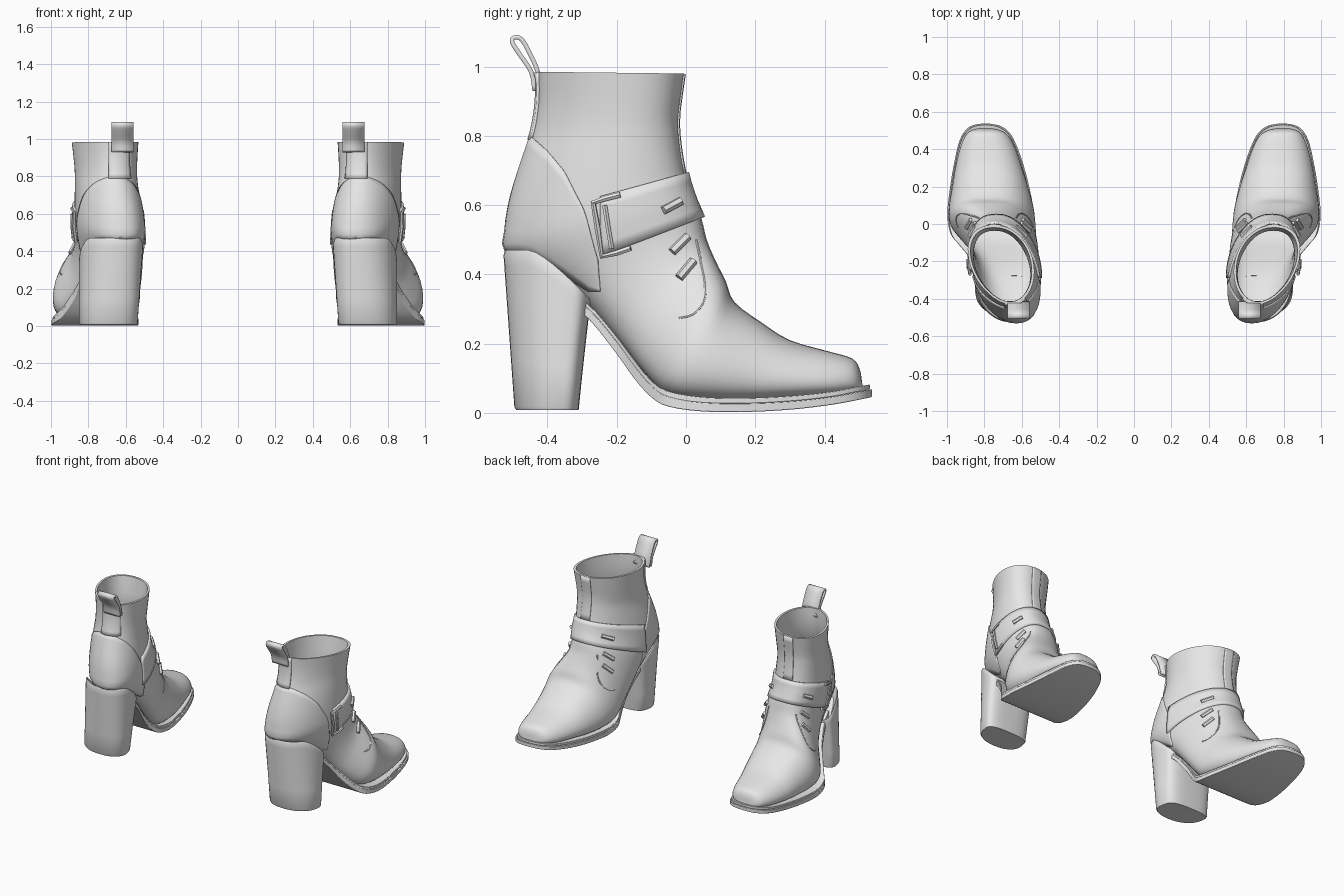
import bpy, bmesh, math
from mathutils import Vector
from mathutils.bvhtree import BVHTree

if "Cube" in bpy.data.objects:
    bpy.data.objects.remove(bpy.data.objects["Cube"])

leather = bpy.data.materials.new("light grey leather")
leather.diffuse_color = (0.8, 0.8, 0.8, 1)
leather.use_nodes = True
leather.node_tree.nodes["Principled BSDF"].inputs["Base Color"].default_value = leather.diffuse_color
parts = []


def finish(obj):
    obj.data.materials.clear()
    obj.data.materials.append(leather)
    parts.append(obj)
    return obj


def mesh_object(name, verts, faces):
    me = bpy.data.meshes.new(name)
    me.from_pydata([tuple(v) for v in verts], [], faces)
    bm = bmesh.new()
    bm.from_mesh(me)
    bmesh.ops.recalc_face_normals(bm, faces=bm.faces)
    bm.to_mesh(me)
    bm.free()
    obj = bpy.data.objects.new(name, me)
    bpy.context.collection.objects.link(obj)
    return finish(obj)


def loft(name, rings):
    n = len(rings[0])
    faces = [(i * n + j, i * n + (j + 1) % n, (i + 1) * n + (j + 1) % n, (i + 1) * n + j)
             for i in range(len(rings) - 1) for j in range(n)]
    faces += [tuple(range(n)), tuple(range((len(rings) - 1) * n, len(rings) * n))]
    return mesh_object(name, [v for r in rings for v in r], faces)


def smooth_rows(rows, steps):
    """Catmull-Rom interpolation between rows of parameters."""
    out = []
    for i in range(len(rows) - 1):
        a, b, c, d = (rows[max(i - 1, 0)], rows[i], rows[i + 1], rows[min(i + 2, len(rows) - 1)])
        for s in range(steps):
            t = s / steps
            out.append([0.5 * (2 * q + (r - p) * t + (2 * p - 5 * q + 4 * r - w) * t * t
                               + (3 * q - p - 3 * r + w) * t ** 3) for p, q, r, w in zip(a, b, c, d)])
    return out + [list(rows[-1])]


def table(pairs, y):
    """Piecewise linear lookup."""
    if y <= pairs[0][0]:
        return pairs[0][1]
    for (a, p), (b, q) in zip(pairs, pairs[1:]):
        if y <= b:
            return p + (q - p) * (y - a) / (b - a)
    return pairs[-1][1]


# Upper: tilted rings (back y, back z, front y, front z, centre x, half width, low bias)
RINGS = [
    (.512, .07, .508, .09, .795, .035, 1.5), (.497, .062, .502, .125, .792, .08, 1.6),
    (.465, .058, .48, .157, .787, .116, 1.7), (.40, .05, .41, .178, .783, .148, 1.7),
    (.30, .042, .30, .21, .777, .178, 1.7), (.18, .033, .22, .26, .770, .204, 1.7),
    (.06, .033, .14, .32, .766, .226, 1.65), (-.05, .05, .115, .38, .762, .228, 1.65),
    (-.12, .115, .085, .44, .740, .208, 1.6), (-.20, .215, .06, .50, .71, .186, 1.5),
    (-.32, .34, .045, .56, .696, .176, 1.3), (-.51, .45, .02, .62, .690, .176, 1),
    (-.52, .52, .0, .68, .690, .174, 1), (-.505, .62, -.012, .74, .694, .168, .95),
    (-.475, .72, -.02, .80, .70, .161, .9), (-.445, .81, -.022, .85, .702, .16, .85),
    (-.43, .90, -.015, .91, .704, .165, .85), (-.43, .985, -.005, .98, .706, .172, .85)]


def ring(r, shrink=0.0, n=40):
    by, bz, fy, fz, cx, hw, k = r
    length = math.hypot(fy - by, fz - bz)
    pts = []
    for j in range(n):
        t = 2 * math.pi * j / n
        s = (0.5 - 0.5 * math.cos(t)) ** k
        s = shrink / length + s * (1 - 2 * shrink / length)
        y, z = by + (fy - by) * s, bz + (fz - bz) * s
        e = .88 - .2 * max(0, k - 1)
        w = math.copysign(abs(math.sin(t)) ** e, math.sin(t)) * (hw - shrink)
        pts.append(Vector((cx + w + 0.22 * (y - (by + fy) / 2), y, z)))
    return pts


outer = [ring(r) for r in smooth_rows(RINGS, 3)]
inner = [ring(r, 0.014) for r in reversed(smooth_rows(RINGS[3:], 2))]
upper = loft("boot_upper", outer + inner)
tree = BVHTree.FromPolygons([v.co.copy() for v in upper.data.vertices],
                            [tuple(p.vertices) for p in upper.data.polygons])


def wrap(name, a0, a1, low, high, thick, cols=32, rows=6):
    """Raised panel hugging the upper between two height rules."""
    verts = []
    for c in range(cols + 1):
        a = math.radians(a0 + (a1 - a0) * c / cols)
        d = Vector((math.sin(a), math.cos(a), 0))
        p = Vector((.70, -.22, 0)) + d * .2
        for r in range(rows + 1):
            for step in range(6):
                z = low(p.y) + (high(p.y) - low(p.y)) * r / rows
                hit = tree.ray_cast(Vector((.70, -.22, z)) + d * 2, -d)[0]
                if hit:
                    p = (p + hit) / 2 if step < 4 else hit
            verts.append(p + d * thick)
    m = rows + 1
    obj = mesh_object(name, verts, [(c * m + r, c * m + r + 1, (c + 1) * m + r + 1, (c + 1) * m + r)
                                    for c in range(cols) for r in range(rows)])
    # make every panel thicken towards the upper
    f = obj.data.polygons[len(obj.data.polygons) // 2]
    if f.normal.dot(f.center - Vector((.70, -.22, f.center.z))) < 0:
        obj.data.flip_normals()
    mod = obj.modifiers.new("thickness", 'SOLIDIFY')
    mod.thickness, mod.offset = thick * 1.5, -1
    return obj


def tube(name, yz, side, radius, lift):
    """Rod laid on one side of the upper, points given as (y, z)."""
    cu = bpy.data.curves.new(name, 'CURVE')
    cu.dimensions, cu.bevel_depth, cu.bevel_resolution, cu.use_fill_caps = '3D', radius, 1, True
    pts = []
    for y, z in yz:
        hit = tree.ray_cast(Vector((.72 + side, y, z)), Vector((-side, 0, 0)))[0]
        if hit:
            pts.append(hit + Vector((side * lift, 0, 0)))
    sp = cu.splines.new('POLY')
    sp.points.add(len(pts) - 1)
    for q, p in zip(sp.points, pts):
        q.co = (*p, 1)
    tmp = bpy.data.objects.new(name + "_path", cu)
    bpy.context.collection.objects.link(tmp)
    dg = bpy.context.evaluated_depsgraph_get()
    me = bpy.data.meshes.new_from_object(tmp.evaluated_get(dg))
    bpy.data.objects.remove(tmp)
    obj = bpy.data.objects.new(name, me)
    bpy.context.collection.objects.link(obj)
    return finish(obj)


# Sole and welt: stations (y, bottom z, top z, inner x, outer x)
SOLE = [(.537, .046, .082, .775, .815), (.525, .043, .08, .715, .87), (.49, .036, .074, .667, .91),
        (.43, .025, .062, .632, .938), (.32, .011, .050, .592, .963), (.185, .003, .043, .557, .985),
        (.05, .004, .046, .533, .998), (-.05, .018, .064, .535, .982), (-.10, .045, .10, .552, .945),
        (-.15, .10, .162, .565, .903), (-.20, .17, .228, .565, .862), (-.28, .27, .318, .548, .825),
        (-.36, .33, .36, .54, .80)]
for name, f0, f1, inset in (("outsole", 0, .62, 0), ("welt", .6, 1, .006)):
    slab = loft(name, [[Vector((x, y - inset, zb + (zt - zb) * f)) for x, f in
                        ((xl + inset, f0), (xr - inset, f0), (xr - inset, f1), (xl + inset, f1))]
                       for y, zb, zt, xl, xr in smooth_rows(SOLE, 3)])
    bev = slab.modifiers.new("edge", 'BEVEL')
    bev.width, bev.segments, bev.limit_method = .005, 2, 'ANGLE'

# Block heel: rounded back, flat front, top following the shank, cap sunk under the insole
heel_rings = []
for t, grow, sink in ((0, -.005, 0), (.02, 0, 0), (.3, 0, 0), (.6, 0, 0), (.9, 0, 0),
                      (.97, 0, 0), (1, -.006, 0), (1, -.03, .06)):
    back, front = -.495 - .033 * t, -.31 + .035 * t
    cx, hw, mid = .692 - .014 * t, .153 + .013 * t + grow, front - .08
    pts = []
    for j in range(40):
        a = 2 * math.pi * j / 40
        s, c = math.sin(a), math.cos(a)
        e = .5 if c > 0 else .95
        y = mid + (front - mid if c > 0 else mid - back + grow) * math.copysign(abs(c) ** e, c)
        x = cx + hw * math.copysign(abs(s) ** (.65 if c > 0 else .88), s) + .2 * (y - mid)
        top = .47 - .14 * min(1, max(0, (y + .45) / .17)) ** 1.3
        pts.append(Vector((x, y, .008 + (top - .008) * t - sink)))
    heel_rings.append(pts)
loft("block_heel", heel_rings)

# Heel counter, ankle strap and shaft seams
COUNTER = [(-.445, .80), (-.40, .76), (-.35, .70), (-.29, .58), (-.255, .44)]
wrap("heel_counter", 103, 257, lambda y: table([(-.45, .455), (-.28, .35)], y),
     lambda y: table(COUNTER, y), .006, 48, 10)
wrap("ankle_strap", -108, 99, lambda y: .55 + .4 * y, lambda y: .697 + .29 * y, .013, 48, 5)
wrap("back_stay", -178, -146, lambda y: .79, lambda y: .984, .008, 8, 8)
wrap("front_stay", 3, 20, lambda y: .69, lambda y: .978, .005, 6, 8)

# Pull loop: bent strip at the back of the collar
LOOP = [(-.437, .93), (-.447, .985), (-.48, 1.035), (-.502, 1.07), (-.496, 1.084),
        (-.475, 1.079), (-.452, 1.04), (-.428, .985), (-.418, .93)]
loop = smooth_rows(LOOP, 3)
tab = mesh_object("pull_loop", [Vector((x, y, z)) for y, z in loop for x in (.56, .675)],
                  [(2 * i, 2 * i + 1, 2 * i + 3, 2 * i + 2) for i in range(len(loop) - 1)])
sol = tab.modifiers.new("thickness", 'SOLIDIFY')
sol.thickness, sol.offset = .013, 0

# Buckle on the outer side
tube("buckle_frame", [(-.19, .63), (-.23, .62), (-.268, .607), (-.255, .53), (-.243, .452),
                      (-.20, .462), (-.16, .476)], 1, .009, .015)
tube("buckle_bar", [(-.235, .60), (-.225, .535), (-.215, .475)], 1, .008, .02)

# Lace bars and curved quarter seams on both sides
BARS = [((-.065, .585), (-.015, .612), .018), ((-.04, .465), (.005, .51), .005), ((-.02, .39), (.022, .44), .005)]
SEAM = [(.03, .50), (.045, .43), (.056, .37), (.05, .32), (.02, .285), (-.02, .275)]
for side, label in ((1, "outer"), (-1, "inner")):
    for i, (a, b, lift) in enumerate(BARS):
        tube(f"lace_bar_{label}_{i + 1}", [a, b], side, .013, lift)
    tube(f"quarter_seam_{label}", smooth_rows(SEAM, 3), side, .004, .0)

# Smooth shading, then mirror every part for the second boot
bpy.ops.object.select_all(action='DESELECT')
for obj in parts:
    obj.select_set(True)
bpy.context.view_layer.objects.active = parts[0]
bpy.ops.object.shade_smooth_by_angle(angle=math.radians(38))
for obj in parts:
    obj.modifiers.new("pair", 'MIRROR').use_clip = False
